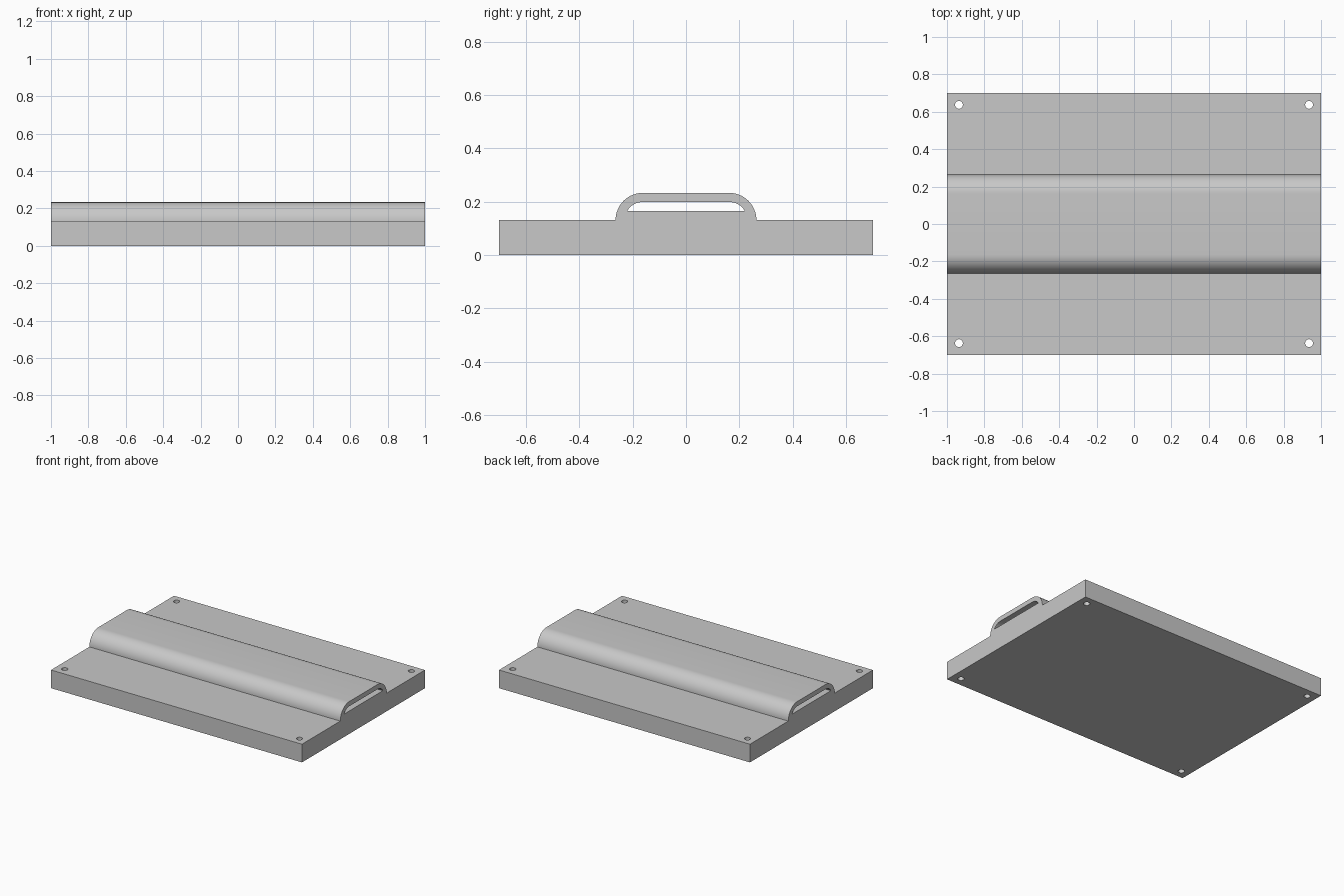
import bpy, bmesh, math
from mathutils import Matrix

if "Cube" in bpy.data.objects:
    bpy.data.objects.remove(bpy.data.objects["Cube"], do_unlink=True)

HALF_Y, DECK_Z = 0.70, 0.131           # base block
ARC_Y, ARC_OUT, ARC_IN = 0.162, 0.102, 0.068   # raised rib shoulders
SLOT_Z = 0.165                         # floor of the slot in the rib

grey = bpy.data.materials.new("light_grey")
grey.use_nodes = True
colour = (0.58, 0.58, 0.58, 1)
grey.diffuse_color = colour
grey.node_tree.nodes["Principled BSDF"].inputs["Base Color"].default_value = colour


def make_object(name, bm):
    bmesh.ops.recalc_face_normals(bm, faces=bm.faces)
    mesh = bpy.data.meshes.new(name)
    bm.to_mesh(mesh)
    bm.free()
    mesh.materials.append(grey)
    obj = bpy.data.objects.new(name, mesh)
    bpy.context.collection.objects.link(obj)
    return obj


def extrude_profile(name, half, half_length):
    """Mirror a (y, z) half profile and extrude it along x."""
    points = half + [(-y, z) for y, z in reversed(half)]
    bm = bmesh.new()
    face = bm.faces.new([bm.verts.new((-half_length, y, z)) for y, z in points])
    new = bmesh.ops.extrude_face_region(bm, geom=[face])["geom"]
    verts = [v for v in new if isinstance(v, bmesh.types.BMVert)]
    bmesh.ops.translate(bm, verts=verts, vec=(2 * half_length, 0, 0))
    return make_object(name, bm)


def shoulder(radius, start, steps=16):
    """Quarter-round shoulder from angle start up to the flat top."""
    angles = [start + (math.pi / 2 - start) * i / steps for i in range(steps + 1)]
    return [(ARC_Y + radius * math.cos(a), DECK_Z + radius * math.sin(a)) for a in angles]


# Base block with raised rib
plate = extrude_profile(
    "base_plate", [(HALF_Y, 0), (HALF_Y, DECK_Z)] + shoulder(ARC_OUT, 0), 1)

# Cutter for the slot running through the rib
slot = extrude_profile(
    "slot_cutter", shoulder(ARC_IN, math.asin((SLOT_Z - DECK_Z) / ARC_IN)), 1.1)

# Cutters for the corner bolt holes
bm = bmesh.new()
for x in (-0.936, 0.936):
    for y in (-0.637, 0.637):
        bmesh.ops.create_cone(bm, cap_ends=True, segments=32, radius1=0.021, radius2=0.021,
                              depth=0.5, matrix=Matrix.Translation((x, y, 0.06)))
holes = make_object("hole_cutters", bm)

# Cut, apply and remove the cutters
bpy.ops.object.select_all(action="DESELECT")
bpy.context.view_layer.objects.active = plate
plate.select_set(True)
for cutter in (slot, holes):
    cutter.hide_render = True
    mod = plate.modifiers.new(cutter.name, "BOOLEAN")
    mod.operation, mod.solver, mod.object = "DIFFERENCE", "EXACT", cutter
    bpy.ops.object.modifier_apply(modifier=mod.name)
    bpy.data.objects.remove(cutter, do_unlink=True)

bpy.ops.object.shade_smooth_by_angle(angle=math.radians(30))
